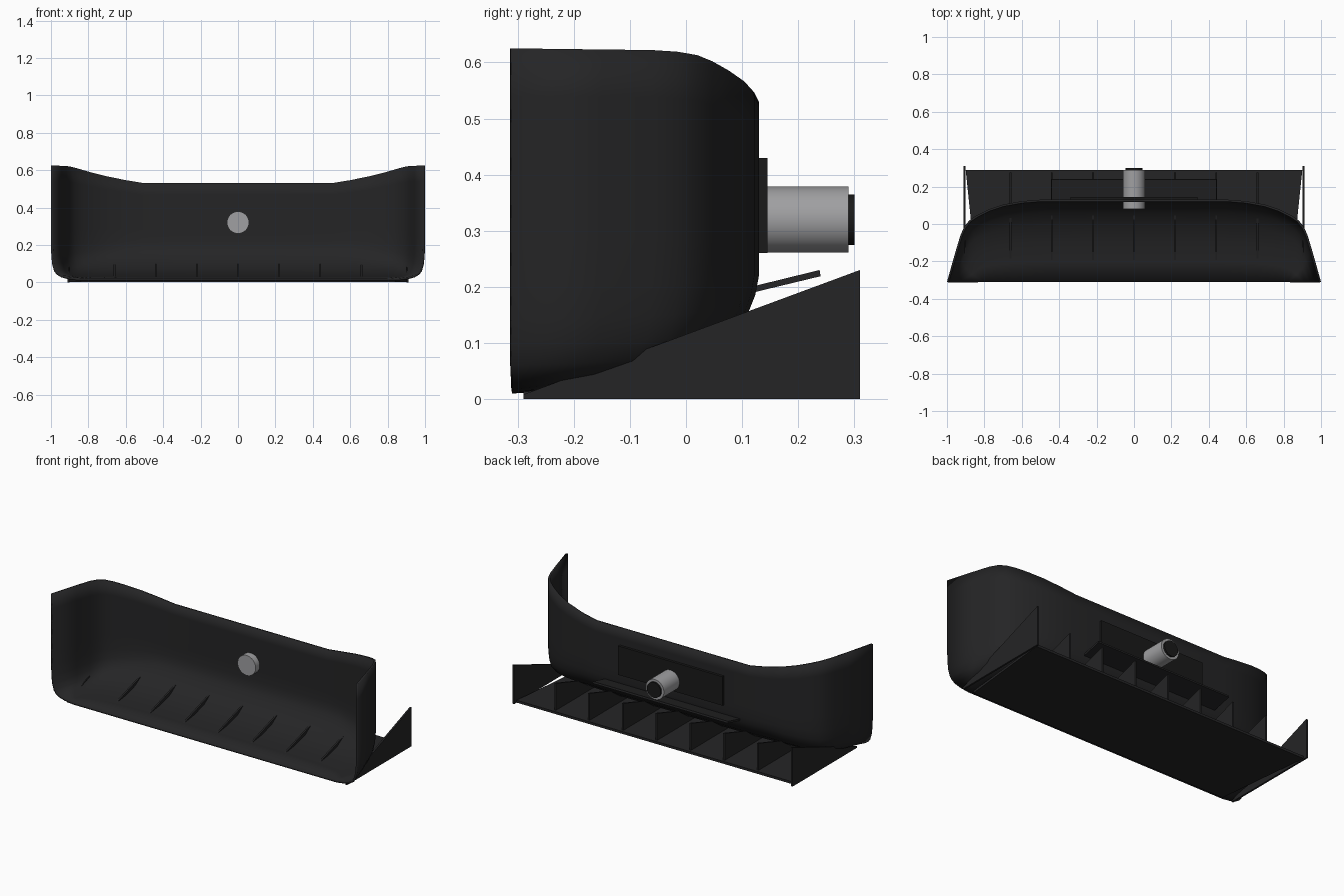
import bpy, bmesh, math
from mathutils import Matrix

if "Cube" in bpy.data.objects:
    bpy.data.objects.remove(bpy.data.objects["Cube"])

def material(name, c):
    m = bpy.data.materials.new(name)
    m.diffuse_color = (*c, 1)
    m.use_nodes = True
    m.node_tree.nodes["Principled BSDF"].inputs["Base Color"].default_value = m.diffuse_color
    return m

SHELL = material("dark_plastic", (0.018, 0.018, 0.019))
BLACK = material("black", (0.010, 0.010, 0.010))
STEEL = material("steel", (0.35, 0.35, 0.36))

def make(name, verts, faces, mat, fix=True):
    me = bpy.data.meshes.new(name)
    me.from_pydata(verts, [], faces)
    if fix:
        bm = bmesh.new()
        bm.from_mesh(me)
        bmesh.ops.recalc_face_normals(bm, faces=bm.faces)
        bm.to_mesh(me)
        bm.free()
    me.materials.append(mat)
    ob = bpy.data.objects.new(name, me)
    bpy.context.collection.objects.link(ob)
    return ob

def smooth(ob, deg=40):
    bpy.ops.object.select_all(action='DESELECT')
    bpy.context.view_layer.objects.active = ob
    ob.select_set(True)
    bpy.ops.object.shade_smooth_by_angle(angle=math.radians(deg))

def prism(name, pts, offset, mat):
    """Extrude a closed profile; pts are 3D points, offset is a 3D vector."""
    n = len(pts)
    v = [tuple(p) for p in pts] + [tuple(a + b for a, b in zip(p, offset)) for p in pts]
    f = [list(range(n)), list(range(n, 2 * n))]
    f += [[i, (i + 1) % n, n + (i + 1) % n, n + i] for i in range(n)]
    return make(name, v, f, mat)

def tube(name, r, y0, y1, z, mat):
    bm = bmesh.new()
    bmesh.ops.create_cone(bm, cap_ends=True, segments=40, radius1=r, radius2=r, depth=y1 - y0,
                          matrix=Matrix.Translation((0, (y0 + y1) / 2, z)) @ Matrix.Rotation(math.pi / 2, 4, 'X'))
    me = bpy.data.meshes.new(name)
    bm.to_mesh(me)
    bm.free()
    me.materials.append(mat)
    ob = bpy.data.objects.new(name, me)
    bpy.context.collection.objects.link(ob)
    smooth(ob)
    return ob

# bumper shell: plan outline (x, y, top z) lofted down a curved profile
half = [(0, .13, .53), (.25, .13, .53), (.5, .13, .53), (.6, .122, .546), (.7, .104, .566),
        (.78, .077, .585), (.84, .047, .602), (.88, .02, .613), (.908, -.015, .619),
        (.928, -.06, .622), (.955, -.15, .623), (1.0, -.31, .625)]
plan = [(-x, y, z) for x, y, z in half[:0:-1]] + half
# depth fraction, centre z, side width factor, side z
lower = [(1, .22, 1, .2), (.985, .185, .998, .14), (.955, .152, .993, .095), (.86, .105, .983, .06),
         (.70, .055, .97, .042), (.48, .028, .945, .027), (.25, .015, .91, .017), (0, .01, .86, .01)]
verts = []
for x, y, top in plan:
    b = min(1, max(0, (abs(x) - .6) / .4))
    for k in range(5):
        z1 = lower[0][1] * (1 - b) + lower[0][3] * b
        verts.append((x, y, top + (z1 - top) * k / 5))
    for f, zc, w, zs in lower:
        verts.append((x * w, -.31 + (y + .31) * f, zc * (1 - b) + zs * b))
R = 5 + len(lower)
faces = [(i * R + j, (i + 1) * R + j, (i + 1) * R + j + 1, i * R + j + 1)
         for i in range(len(plan) - 1) for j in range(R - 1)]
shell = make("bumper_shell", verts, faces, SHELL, fix=False)
s = shell.modifiers.new("thickness", 'SOLIDIFY')
s.thickness = .012
s.offset = -1
smooth(shell)

# diffuser floor plate, tapering towards the front
prism("diffuser_floor", [(-.84, -.29, .002), (.84, -.29, .002), (.9, .29, .002), (-.9, .29, .002)],
      (0, 0, .014), SHELL)

# upright diffuser fins
for i in range(-3, 4):
    x = i * .22 - .005
    prism(f"diffuser_fin_{i + 4}", [(x, -.25, .01), (x, .275, .01), (x, .275, .175)], (.01, 0, 0), SHELL)

# taller end plates
for side, x in (("left", -.912), ("right", .902)):
    prism(f"end_plate_{side}", [(x, -.29, 0), (x, .31, 0), (x, .31, .23), (x, -.29, .008)],
          (.01, 0, 0), SHELL)

# rear plate panel and tilted ledge below it
prism("plate_panel", [(-.34, .122, .26), (.34, .122, .26), (.34, .122, .43), (-.34, .122, .43)],
      (0, .023, 0), BLACK)
prism("tilted_ledge", [(-.44, .12, .190), (-.44, .24, .219), (-.44, .238, .230), (-.44, .12, .201)],
      (.88, 0, 0), SHELL)

# central exhaust
tube("exhaust_pipe", .059, .08, .29, .32, STEEL)
tube("exhaust_opening", .045, .28, .30, .32, BLACK)
